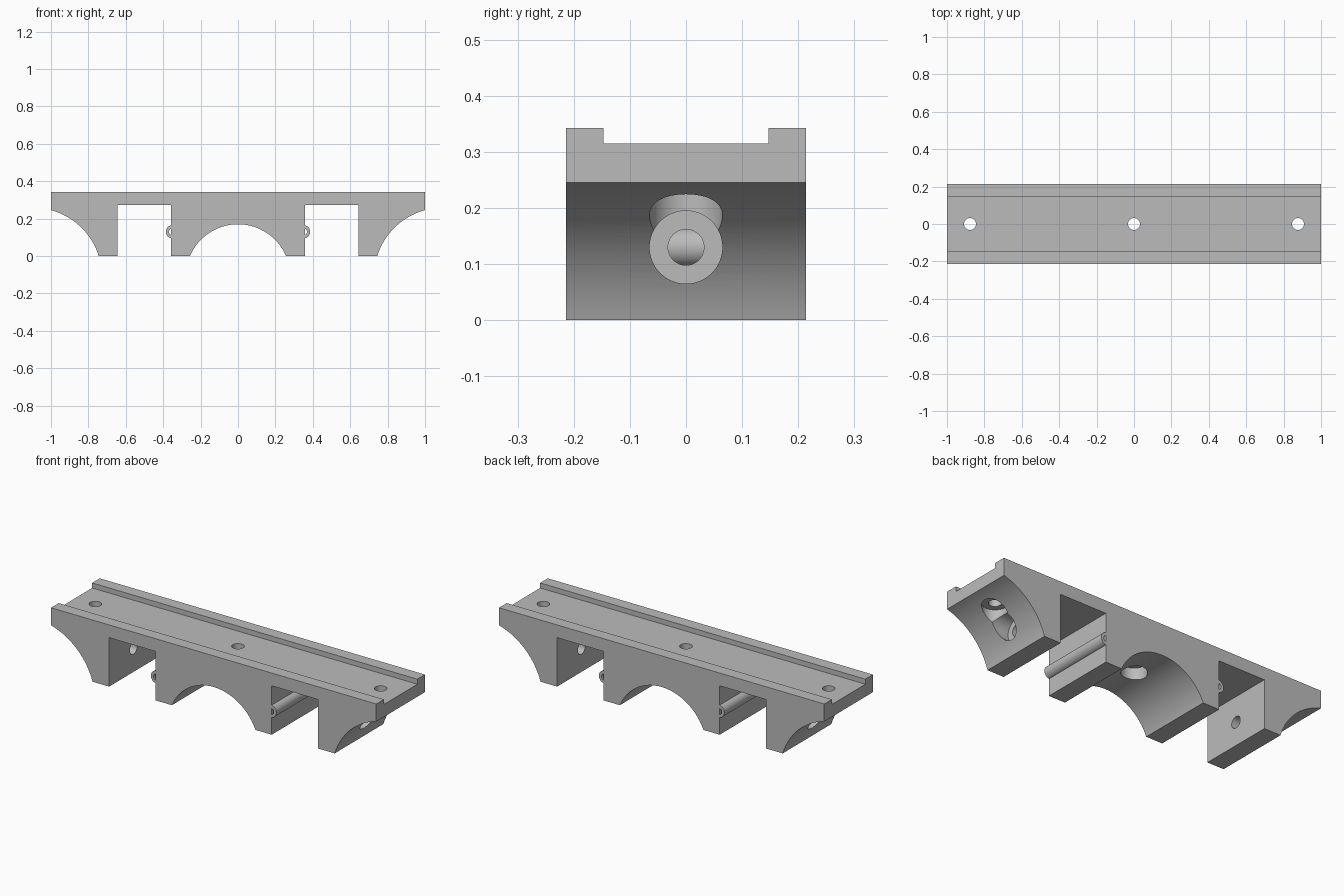
import bpy, bmesh
from math import sin, cos, pi, sqrt, asin, radians
from mathutils import Matrix

if "Cube" in bpy.data.objects:
    bpy.data.objects.remove(bpy.data.objects["Cube"])

HALF_W = 0.214
HEIGHT = 0.343
BORE_Z = 0.13
SADDLE_Z = -0.109      # shared axis height of the round saddles

grey = bpy.data.materials.new("plain grey")
grey.use_nodes = True
grey.diffuse_color = (0.5, 0.5, 0.5, 1)
grey.node_tree.nodes["Principled BSDF"].inputs["Base Color"].default_value = (0.5, 0.5, 0.5, 1)


def add_object(name, bm):
    bmesh.ops.recalc_face_normals(bm, faces=bm.faces)
    mesh = bpy.data.meshes.new(name)
    bm.to_mesh(mesh)
    bm.free()
    mesh.materials.append(grey)
    obj = bpy.data.objects.new(name, mesh)
    bpy.context.collection.objects.link(obj)
    return obj


def extrude_profile(name, points, half):
    """Extrude an outline in the xz plane along y."""
    bm = bmesh.new()
    face = bm.faces.new([bm.verts.new((x, -half, z)) for x, z in points])
    new = bmesh.ops.extrude_face_region(bm, geom=[face])["geom"]
    bmesh.ops.translate(bm, vec=(0, 2 * half, 0),
                        verts=[v for v in new if isinstance(v, bmesh.types.BMVert)])
    return add_object(name, bm)


def arc(cx, cz, r, start, end, steps):
    angles = [start + (end - start) * i / steps for i in range(steps + 1)]
    return [(cx + r * cos(a), cz + r * sin(a)) for a in angles]


def box(x0, x1, y0, y1, z0, z1):
    bm = bmesh.new()
    bmesh.ops.create_cube(bm, size=1)
    bmesh.ops.scale(bm, vec=(x1 - x0, y1 - y0, z1 - z0), verts=bm.verts)
    bmesh.ops.translate(bm, vec=((x0 + x1) / 2, (y0 + y1) / 2, (z0 + z1) / 2), verts=bm.verts)
    return add_object("box cutter", bm)


def drill(axis, r, start, end, offset):
    """Cylinder cutter along x (offset = z) or along z (offset = x)."""
    bm = bmesh.new()
    bmesh.ops.create_cone(bm, cap_ends=True, segments=48, radius1=r, radius2=r,
                          depth=abs(end - start))
    mid = (start + end) / 2
    if axis == 'X':
        mat = Matrix.Translation((mid, 0, offset)) @ Matrix.Rotation(pi / 2, 4, 'Y')
    else:
        mat = Matrix.Translation((offset, 0, mid))
    bmesh.ops.transform(bm, matrix=mat, verts=bm.verts)
    return add_object("drill cutter", bm)


def cut(obj, cutter):
    mod = obj.modifiers.new("cut", 'BOOLEAN')
    mod.operation = 'DIFFERENCE'
    mod.solver = 'EXACT'
    mod.object = cutter
    bpy.context.view_layer.objects.active = obj
    bpy.ops.object.modifier_apply(modifier=mod.name)
    bpy.data.objects.remove(cutter)


def smooth(obj):
    bpy.ops.object.select_all(action='DESELECT')
    obj.select_set(True)
    bpy.context.view_layer.objects.active = obj
    bpy.ops.object.shade_smooth_by_angle(angle=radians(30))


# Body outline: right half, then mirrored for the left
mid_r = 0.279
end_r = 0.367
end_x = 1.095
lower = asin(-SADDLE_Z / mid_r)
right = arc(0, SADDLE_Z, mid_r, pi / 2, lower, 24)
right += [(0.357, 0), (0.357, 0.272), (0.643, 0.272), (0.643, 0)]
right += arc(end_x, SADDLE_Z, end_r, pi - asin(-SADDLE_Z / end_r),
             pi - asin(sqrt(end_r ** 2 - (end_x - 1) ** 2) / end_r), 24)
right += [(1, HEIGHT)]
left = [(-x, z) for x, z in reversed(right[1:])]
body = extrude_profile("rail_body", right + left, HALF_W)

# Long channel along the top
cut(body, box(-2, 2, -0.147, 0.147, 0.315, 1))

# Upright screw holes, counterbored from below
for x in (-0.877, 0, 0.877):
    cut(body, drill('Z', 0.065, -0.1, 0.23, x))
    cut(body, drill('Z', 0.032, 0.2, 0.5, x))

# Sideways holes through the end legs, counterbored from outside
for s in (-1, 1):
    cut(body, drill('X', 0.065, s * 0.74, s * 1.2, BORE_Z))
    cut(body, drill('X', 0.032, s * 0.55, s * 0.8, BORE_Z))
smooth(body)

# Half-round hollow ribs on the middle block
for side, s in (("left", 1), ("right", -1)):
    ring = arc(0.351, BORE_Z, 0.035, -pi / 2, pi / 2, 24)
    ring += arc(0.351, BORE_Z, 0.018, pi / 2, -pi / 2, 24)
    rib = extrude_profile(side + "_hollow_rib", [(s * x, z) for x, z in ring], HALF_W)
    smooth(rib)
